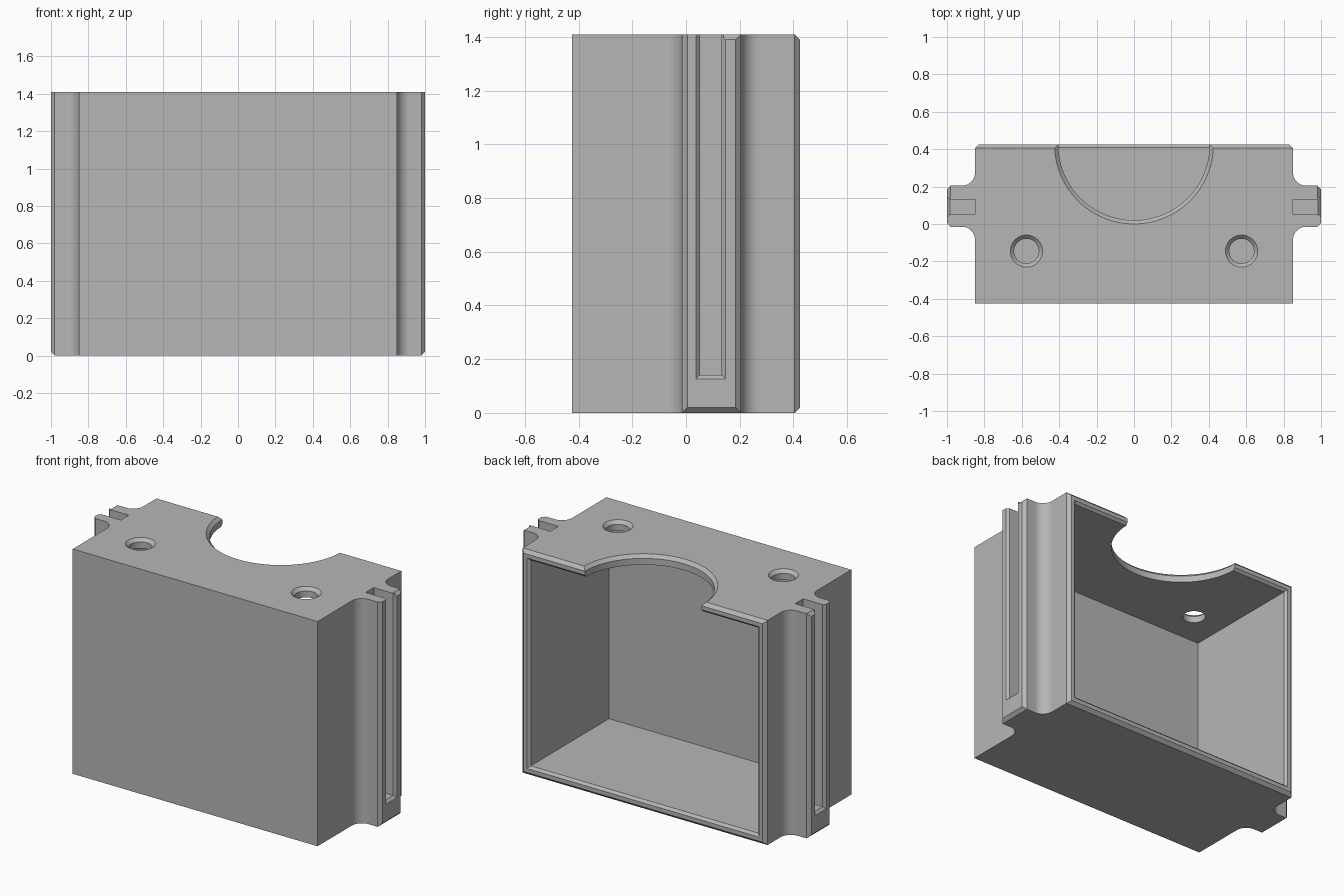
import bpy, bmesh
from math import sin, cos, pi
from mathutils import Vector

old = bpy.data.objects.get("Cube")
if old:
    bpy.data.objects.remove(old, do_unlink=True)

W, D, H = 0.85, 0.425, 1.41      # half width, half depth, height of the case
WALL, CH = 0.06, 0.02            # wall thickness, chamfer size
FR = 0.07                        # fillet radius at the side rails
RY0, RY1 = -0.015, 0.205         # rail extent in y

grey = bpy.data.materials.new("plain grey")
grey.use_nodes = True
color = (0.47, 0.47, 0.47, 1)
grey.diffuse_color = color
grey.node_tree.nodes["Principled BSDF"].inputs["Base Color"].default_value = color


def loft(name, *rings):
    """Closed solid through rings with equal point counts."""
    bm = bmesh.new()
    loops = [[bm.verts.new(p) for p in ring] for ring in rings]
    n = len(loops[0])
    for a, b in zip(loops, loops[1:]):
        for i in range(n):
            j = (i + 1) % n
            bm.faces.new((a[i], a[j], b[j], b[i]))
    bm.faces.new(loops[0])
    bm.faces.new(loops[-1])
    bmesh.ops.recalc_face_normals(bm, faces=bm.faces[:])
    mesh = bpy.data.meshes.new(name)
    bm.to_mesh(mesh)
    bm.free()
    mesh.materials.append(grey)
    obj = bpy.data.objects.new(name, mesh)
    bpy.context.collection.objects.link(obj)
    return obj


def cut(target, cutter):
    bpy.context.view_layer.objects.active = target
    mod = target.modifiers.new("cut", "BOOLEAN")
    mod.operation, mod.solver, mod.object = "DIFFERENCE", "EXACT", cutter
    bpy.ops.object.modifier_apply(modifier=mod.name)
    bpy.data.objects.remove(cutter, do_unlink=True)


def arc(cx, cy, r, a0, a1, n=12):
    return [(cx + r * cos(a0 + (a1 - a0) * i / n),
             cy + r * sin(a0 + (a1 - a0) * i / n)) for i in range(n + 1)]


def circle(x, y, z, r, n=64):
    return [(x + r * cos(2 * pi * i / n), y + r * sin(2 * pi * i / n), z) for i in range(n)]


def rect_y(y, x, z0, z1):
    return [(-x, y, z0), (x, y, z0), (x, y, z1), (-x, y, z1)]


def rect_x(x, y0, y1, z0, z1):
    return [(x, y0, z0), (x, y1, z0), (x, y1, z1), (x, y0, z1)]


# Case outline with filleted side rails, extruded upward
half = [(W, -D)]
half += arc(W + FR, RY0 - FR, FR, pi, pi / 2)
half += [(1 - CH, RY0), (1, RY0 + CH), (1, RY1 - CH), (1 - CH, RY1)]
half += arc(W + FR, RY1 + FR, FR, -pi / 2, -pi)
half += [(W, D - CH), (W - CH, D)]
outline = half + [(-x, y) for x, y in reversed(half)]
case = loft("case_body", [(x, y, 0) for x, y in outline], [(x, y, H) for x, y in outline])

# Hollow, open at the back, with a chamfered mouth
E = 0.015
inner = W - WALL
cut(case, loft("cavity", rect_y(-D + WALL, inner, WALL, H - WALL),
               rect_y(D - E, inner, WALL, H - WALL),
               rect_y(D + E, inner + 2 * E, WALL - 2 * E, H - WALL + 2 * E)))

# Chamfers along the top and bottom back edges
for z, s in ((0, 1), (H, -1)):
    prof = [(D - 2 * CH, z - s * CH), (D + CH, z + s * 2 * CH), (D + CH, z - s * CH)]
    cut(case, loft("edge_cutter", *[[(x, y, zz) for y, zz in prof] for x in (-W - 0.01, W + 0.01)]))

# Round notch and two holes in the top, each with a chamfered rim
for x, y, r in ((0, D, 0.405), (-0.575, -0.145, 0.066), (0.575, -0.145, 0.066)):
    cut(case, loft("hole_cutter", circle(x, y, H - 2 * WALL, r), circle(x, y, H - CH, r),
                   circle(x, y, H + CH, r + 2 * CH)))

for s in (-1, 1):
    # Vertical groove in each rail, open at the top
    y0, y1, zb, zt = 0.052, 0.132, 0.142, H + 0.1
    cut(case, loft("groove_cutter", rect_x(s * W, y0, y1, zb, zt),
                   rect_x(s * (1 - E), y0, y1, zb, zt),
                   rect_x(s * (1 + E), y0 - 2 * E, y1 + 2 * E, zb - 2 * E, zt)))
    # Chamfered rail ends: whole bottom, rear part of the top
    for z, d, ya, yb in ((0, 1, RY0 - 0.05, RY1 + 0.05), (H, -1, 0.14, RY1 + 0.05)):
        prof = [(1 - 2 * CH, z - d * CH), (1 + CH, z + d * 2 * CH), (1 + CH, z - d * CH)]
        cut(case, loft("rail_cutter", *[[(s * x, y, zz) for x, zz in prof] for y in (ya, yb)]))

# Smooth only the curved walls
bpy.ops.object.select_all(action="DESELECT")
case.select_set(True)
bpy.context.view_layer.objects.active = case
bpy.ops.object.shade_smooth_by_angle(angle=pi / 7)
weighted = case.modifiers.new("weighted normals", "WEIGHTED_NORMAL")
weighted.keep_sharp = True
